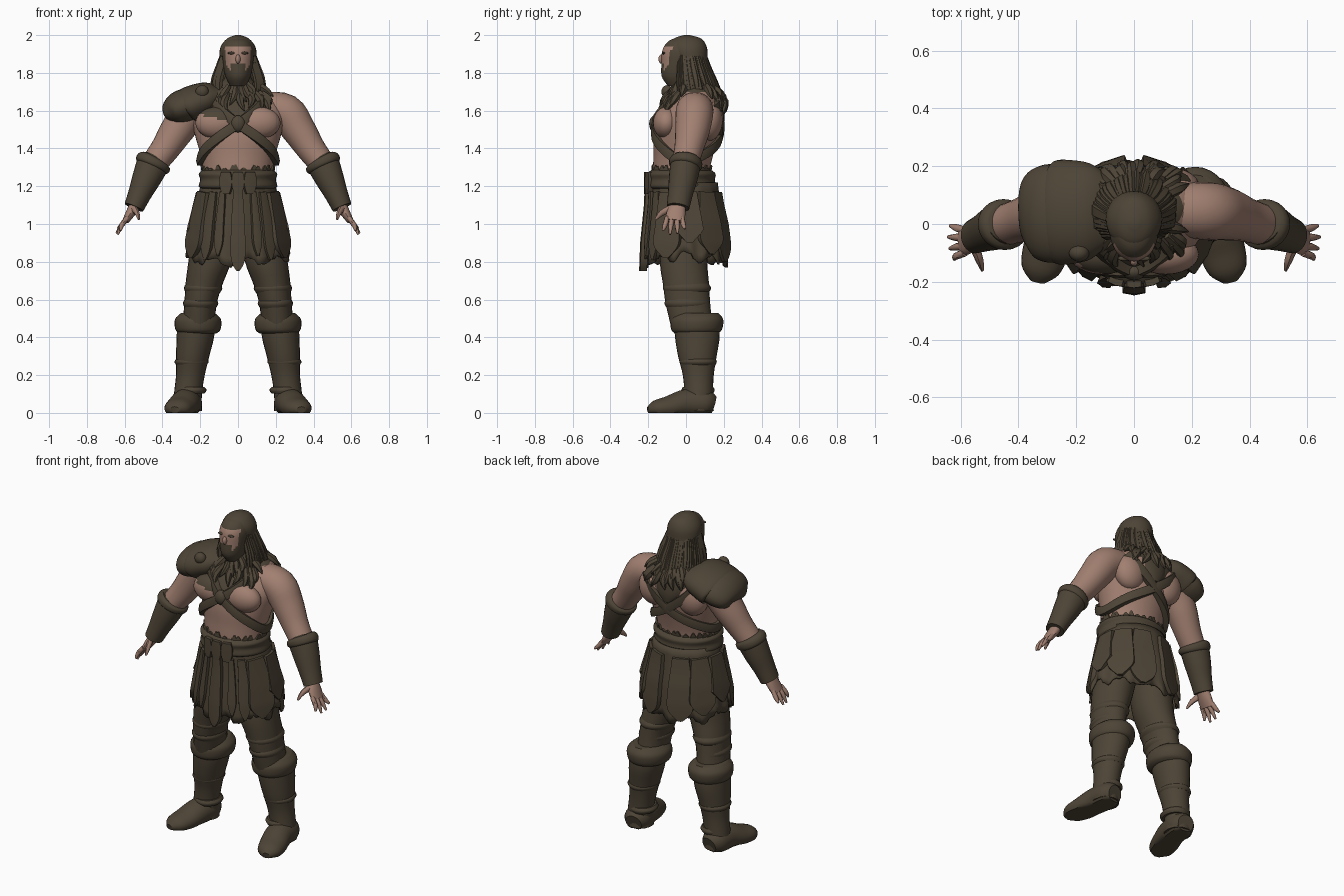
import bpy, bmesh, math, random
from mathutils import Vector

random.seed(4)
if "Cube" in bpy.data.objects:
    bpy.data.objects.remove(bpy.data.objects["Cube"])


def material(name, rgb):
    m = bpy.data.materials.new(name)
    m.use_nodes = True
    m.diffuse_color = (*rgb, 1)
    m.node_tree.nodes["Principled BSDF"].inputs["Base Color"].default_value = (*rgb, 1)
    return m


SKIN = material("skin", (0.36, 0.215, 0.165))
LEATHER = material("dark_leather", (0.075, 0.058, 0.037))


def finish(name, bm, mat, rule=None):
    """Turn a bmesh into a smooth object; rule(centre) picks leather faces."""
    bmesh.ops.recalc_face_normals(bm, faces=bm.faces[:])
    if rule:
        for f in bm.faces:
            f.material_index = int(rule(f.calc_center_median()))
    me = bpy.data.meshes.new(name)
    bm.to_mesh(me)
    bm.free()
    ob = bpy.data.objects.new(name, me)
    bpy.context.collection.objects.link(ob)
    me.materials.append(mat)
    if rule:
        me.materials.append(LEATHER)
    bpy.ops.object.select_all(action="DESELECT")
    ob.select_set(True)
    bpy.context.view_layer.objects.active = ob
    bpy.ops.object.shade_smooth_by_angle(angle=math.radians(45))
    return ob


def smooth(pts, k):
    """Resample control tuples along a Catmull-Rom spline."""
    out = []
    for i in range(len(pts) - 1):
        a, b, c, d = pts[max(i - 1, 0)], pts[i], pts[i + 1], pts[min(i + 2, len(pts) - 1)]
        for j in range(k):
            t = j / k
            out.append([0.5 * (2 * q + (r - p) * t + (2 * p - 5 * q + 4 * r - s) * t * t
                               + (3 * q - p - 3 * r + s) * t ** 3) for p, q, r, s in zip(a, b, c, d)])
    return out + [list(pts[-1])]


def bridge(bm, rings, cap=True, closed=True):
    n = len(rings[0])
    for r, q in zip(rings, rings[1:]):
        for i in range(n if closed else n - 1):
            j = (i + 1) % n
            bm.faces.new((r[i], r[j], q[j], q[i]))
    if cap:
        bm.faces.new(rings[0])
        bm.faces.new(rings[-1])


def loft(name, secs, mat, n=20, k=3, up=(0, 1, 0), flat=False, rule=None):
    """Skin elliptical sections (x, y, z, half width, half depth) along a path."""
    pts = smooth(secs, k)
    bm, rings = bmesh.new(), []
    for i, (x, y, z, rx, ry) in enumerate(pts):
        t = Vector(pts[min(i + 1, len(pts) - 1)][:3]) - Vector(pts[max(i - 1, 0)][:3])
        t = Vector((0, 0, 1)) if flat else t.normalized()
        u = Vector(up)
        u = (u - t * u.dot(t)).normalized()
        v = t.cross(u)
        ring = []
        for j in range(n):
            a = math.tau * j / n
            p = Vector((x, y, z)) + v * max(rx, .002) * math.sin(a) + u * max(ry, .002) * math.cos(a)
            p.z = max(p.z, 0)
            ring.append(bm.verts.new(p))
        rings.append(ring)
    bridge(bm, rings)
    return finish(name, bm, mat, rule)


def surf(secs, deg, z, off=0):
    """Point on an upright lofted body; 0 degrees is front, 90 is the left side."""
    s = sorted(secs, key=lambda q: q[2])
    z0 = min(max(z, s[0][2]), s[-1][2])
    for a, b in zip(s, s[1:]):
        if z0 <= b[2]:
            f = (z0 - a[2]) / (b[2] - a[2])
            x, y, _, rx, ry = [p + (q - p) * f for p, q in zip(a, b)]
            break
    r = math.radians(deg)
    return Vector((x + (rx + off) * math.sin(r), y - (ry + off) * math.cos(r), z))


def ribbon(name, secs, path, off, inner=-.012, k=6):
    """Leather band over a body; path points are (angle, height, half width)."""
    pts = smooth(path, k)
    pos = [surf(secs, a, z) for a, z, w in pts]
    bm, rings = bmesh.new(), []
    for i, (a, z, w) in enumerate(pts):
        nrm = Vector((math.sin(math.radians(a)), -math.cos(math.radians(a)), 0))
        t = (pos[min(i + 1, len(pos) - 1)] - pos[max(i - 1, 0)]).normalized()
        side = t.cross(nrm).normalized() * max(w, .002)
        rings.append([bm.verts.new(pos[i] + side * s + nrm * o)
                      for s, o in ((-1, inner), (-1, off * .8), (0, off), (1, off * .8), (1, inner))])
    bridge(bm, rings)
    return finish(name, bm, LEATHER)


def ball(name, c, r, mat, rule=None):
    bm = bmesh.new()
    bmesh.ops.create_uvsphere(bm, u_segments=24, v_segments=16, radius=1)
    for v in bm.verts:
        v.co = Vector((c[i] + v.co[i] * r[i] for i in range(3)))
    return finish(name, bm, mat, rule)


# Torso, with the fur mantle covering the upper chest
def mantle(c):
    return c.z > 1.53 + (1.05 * c.x if c.x > 0 else -.25 * c.x)


TORSO = [(0, -.02, 1.15, .185, .15), (0, -.025, 1.27, .185, .15), (0, -.015, 1.36, .197, .157),
         (0, 0, 1.46, .225, .17), (0, .02, 1.56, .25, .17), (0, .045, 1.64, .235, .145),
         (0, .055, 1.70, .17, .11), (0, .04, 1.75, .09, .085), (0, .01, 1.80, .065, .07)]
loft("torso", TORSO, SKIN, 48, 5, flat=True, rule=mantle)

# Head: face patch in skin, beard and scalp dark
def hairy(c):
    cheek = .068 - .5 * max(0, 1.86 - c.z)
    mouth = abs(c.x) < .035 and c.z < 1.85
    return c.y > -.05 or abs(c.x) > cheek or not 1.815 < c.z < 1.94 or mouth


loft("head", [(0, -.045, 1.73, .04, .05), (0, -.04, 1.78, .066, .088), (0, -.03, 1.85, .08, .1),
              (0, -.02, 1.92, .083, .105), (0, -.01, 1.97, .06, .08), (0, 0, 1.99, .02, .03)],
     SKIN, 48, 6, flat=True, rule=hairy)
ball("nose", (0, -.13, 1.873), (.013, .016, .024), SKIN)
for s, side in ((1, "left"), (-1, "right")):
    ball(side + "_brow", (s * .034, -.119, 1.905), (.022, .009, .007), LEATHER)

# Hair mass and loose locks
loft("hair", [(0, .005, 2.0, .015, .015), (0, .008, 1.98, .06, .075), (0, .012, 1.93, .095, .1),
              (0, .03, 1.85, .1, .088), (0, .07, 1.76, .118, .08), (0, .12, 1.66, .12, .075),
              (0, .16, 1.57, .085, .045), (0, .18, 1.51, .03, .015)], LEATHER, 28, 4, flat=True)
for i in range(38):
    a = math.radians(48 + 264 * i / 37)
    sx, cy = math.sin(a), -math.cos(a)
    drop, w = random.uniform(-.06, .06), random.uniform(.012, .02)
    loft("hair_lock", [(.075 * sx, .01 + .08 * cy, 1.93, .008, .008),
                       (.105 * sx, .025 + .09 * cy, 1.83, w, w),
                       (.132 * sx, .04 + .115 * cy, 1.74, w, w),
                       ((.14 + drop * .3) * sx, .06 + .14 * cy, 1.62 + drop, .003, .003)], LEATHER, 6, 3)

# Fur collar tufts
for i in range(54):
    a = 360 * i / 54 + random.uniform(-4, 4)
    top = random.uniform(1.69, 1.75)
    end = top - random.uniform(.07, .11)
    p, q = surf(TORSO, a, top, .005), surf(TORSO, a, (top + end) / 2, .018)
    e = surf(TORSO, a + random.uniform(-8, 8), end, .022)
    if abs(e.x) < .19:
        loft("collar_tuft", [(*p, .015, .015), (*q, .021, .021), (*e, .003, .003)], LEATHER, 6, 3)

# Crossed chest straps with a buckle
for s, side in ((1, "left"), (-1, "right")):
    ribbon(side + "_chest_strap", TORSO, [(s * a, z, .025) for a, z in
           ((-40, 1.67), (0, 1.53), (50, 1.40), (90, 1.335), (130, 1.37), (180, 1.47), (225, 1.64))], .028)
ball("chest_buckle", (0, -.165, 1.53), (.04, .03, .045), LEATHER)

# Arms, bracers, hands, legs and boots, mirrored
for s, side in ((1, "left"), (-1, "right")):
    def part(name, secs, mat, n=20, k=3, **kw):
        return loft(side + "_" + name, [(s * q[0], *q[1:]) for q in secs], mat, n, k, **kw)

    ball(side + "_chest_muscle", (s * .11, -.105, 1.535), (.115, .07, .085), SKIN, mantle)
    ball(side + "_shoulder_blade", (s * .13, .12, 1.55), (.1, .075, .11), SKIN)
    part("arm", [(.13, .05, 1.62, .08, .09), (.25, .045, 1.592, .098, .1), (.32, .035, 1.50, .09, .092),
                 (.385, .015, 1.40, .077, .077), (.45, -.005, 1.31, .068, .07), (.50, -.02, 1.21, .06, .065),
                 (.545, -.04, 1.09, .042, .045)], SKIN, 24, 4)
    part("bracer", [(.446, 0, 1.328, .072, .07), (.45, -.002, 1.32, .086, .08), (.485, -.015, 1.24, .076, .076),
                    (.52, -.03, 1.16, .062, .066), (.551, -.042, 1.088, .053, .06)], LEATHER, 24, 4)
    part("bracer_rim", [(.437, .002, 1.345, .075, .072), (.444, 0, 1.332, .094, .087),
                        (.455, -.004, 1.308, .094, .087), (.46, -.006, 1.297, .078, .076)], LEATHER, 24)
    part("palm", [(.545, -.04, 1.10, .03, .04), (.568, -.052, 1.06, .026, .05),
                  (.595, -.06, 1.015, .018, .05)], SKIN, 14)
    for i, (tx, ty, tz) in enumerate(((.622, -.122, .965), (.637, -.085, .945),
                                      (.643, -.045, .95), (.637, -.005, .975))):
        y = -.1 + .026 * i
        part("finger", [(.585, y, 1.035, .013, .013), (.615, (y + ty) / 2, .995, .013, .013),
                        (tx, ty, tz, .006, .006)], SKIN, 8)
    part("thumb", [(.555, -.07, 1.085, .02, .018), (.535, -.125, 1.06, .016, .014),
                   (.525, -.16, 1.025, .006, .006)], SKIN, 8, up=(1, 0, 0))

    part("trouser_leg", [(.12, 0, .98, .12, .13), (.15, -.012, .8, .113, .126), (.18, 0, .68, .098, .122),
                         (.198, .01, .58, .086, .118), (.21, .03, .46, .085, .11)], LEATHER, 24, 4, flat=True)
    for z, x, r in ((.66, .185, .098), (.58, .198, .09)):
        part("trouser_fold", [(x, .005, z + .03, r - .012, r + .012), (x, .005, z, r + .004, r + .03),
                              (x, .005, z - .03, r - .012, r + .012)], LEATHER, 24, flat=True)
    part("boot_shaft", [(.22, .055, .5, .1, .12), (.226, .06, .4, .099, .118), (.24, .06, .3, .088, .102),
                        (.252, .065, .2, .076, .082), (.265, .067, .1, .074, .076),
                        (.268, .067, .01, .077, .08)], LEATHER, 24, 4, flat=True)
    part("boot_cuff", [(.212, .055, .42, .095, .11), (.212, .056, .44, .119, .134),
                       (.212, .058, .495, .122, .139), (.212, .058, .53, .088, .112)], LEATHER, 28, 4, flat=True)
    for z, r in ((.27, .091), (.12, .08)):
        part("boot_band", [(.246, .064, z + .018, r - .012, r), (.246, .064, z, r, r + .008),
                           (.246, .064, z - .018, r - .012, r)], LEATHER, 24, flat=True)
    part("foot", [(.262, .145, .04, .05, .05), (.268, .1, .05, .078, .075), (.28, 0, .05, .08, .075),
                  (.305, -.09, .03, .08, .06), (.325, -.16, .022, .066, .045),
                  (.335, -.2, .015, .025, .018)], LEATHER, 24, 4, up=(0, 0, 1))

# Layered pauldron on the right shoulder
loft("pauldron_inner_plate", [(-.09, .045, 1.68, .05, .12), (-.15, .045, 1.665, .088, .165),
     (-.22, .042, 1.64, .1, .18), (-.265, .04, 1.62, .1, .18), (-.28, .04, 1.61, .085, .165)], LEATHER, 32, 4)
loft("pauldron_outer_plate", [(-.24, .04, 1.635, .09, .165), (-.30, .036, 1.615, .093, .17),
     (-.35, .033, 1.59, .075, .15), (-.378, .03, 1.575, .045, .1), (-.386, .03, 1.57, .01, .04)], LEATHER, 32, 4)
ball("pauldron_stud", (-.19, -.1, 1.7), (.035, .03, .035), LEATHER)

# Skirt shell with pleats and a ragged hem
SKIRT = [(0, -.01, 1.22, .195, .178), (0, -.005, 1.1, .223, .188), (0, 0, 1.0, .247, .203),
         (0, 0, .9, .266, .213), (0, 0, .76, .28, .218)]
bm, rings, N = bmesh.new(), [], 96
rag = [random.uniform(-.012, .012) for _ in range(N)]
for r in range(11):
    t, ring = r / 10, []
    for i in range(N):
        a = 360 * i / N
        hem = .835 - .04 * abs(math.cos(math.radians(a))) + .018 * math.sin(math.radians(a * 9)) + rag[i]
        ring.append(bm.verts.new(surf(SKIRT, a, 1.22 + (hem - 1.22) * t,
                                      .007 * t * math.sin(math.radians(a * 16)))))
    rings.append(ring)
bridge(bm, rings, cap=False)
skirt = finish("skirt", bm, LEATHER)
skirt.modifiers.new("thickness", "SOLIDIFY").thickness = .01

# Skirt flaps: narrow strips in front, broad panels around the sides and back
flaps = [(0, .036, .75, .03), (22, .022, .83, .022), (-22, .022, .83, .022), (38, .03, .81, .016), (-38, .03, .81, .016)]
flaps += [(a * s, .07, z, .016) for s in (1, -1) for a, z in ((62, .82), (95, .9), (128, .84), (158, .80))]
for a, w, z, off in flaps:
    ribbon("skirt_flap", SKIRT, [(a, 1.17, w * .7), (a, 1.0, w), (a, z + .07, w * 1.05), (a, z, w * .2)], off)

# Belt with rolled edges, fringe and front plates
loft("belt", [(0, -.025, 1.185, .19, .165), (0, -.025, 1.20, .208, .182), (0, -.025, 1.235, .2, .178),
              (0, -.025, 1.265, .208, .182), (0, -.025, 1.285, .19, .16)], LEATHER, 40, 4, flat=True)
BELT = [(0, -.025, 1.1, .2, .18), (0, -.025, 1.3, .2, .178)]
for a in (-18, 0, 18):
    ribbon("belt_plate", BELT, [(a, 1.16, .02), (a, 1.2, .032), (a, 1.25, .032), (a, 1.275, .024)], .018)
for i in range(30):
    a = 12 * i + random.uniform(-4, 4)
    ribbon("belt_fringe", TORSO, [(a, 1.26, .022), (a, 1.285, .018), (a, random.uniform(1.295, 1.315), .004)], .008, k=2)
